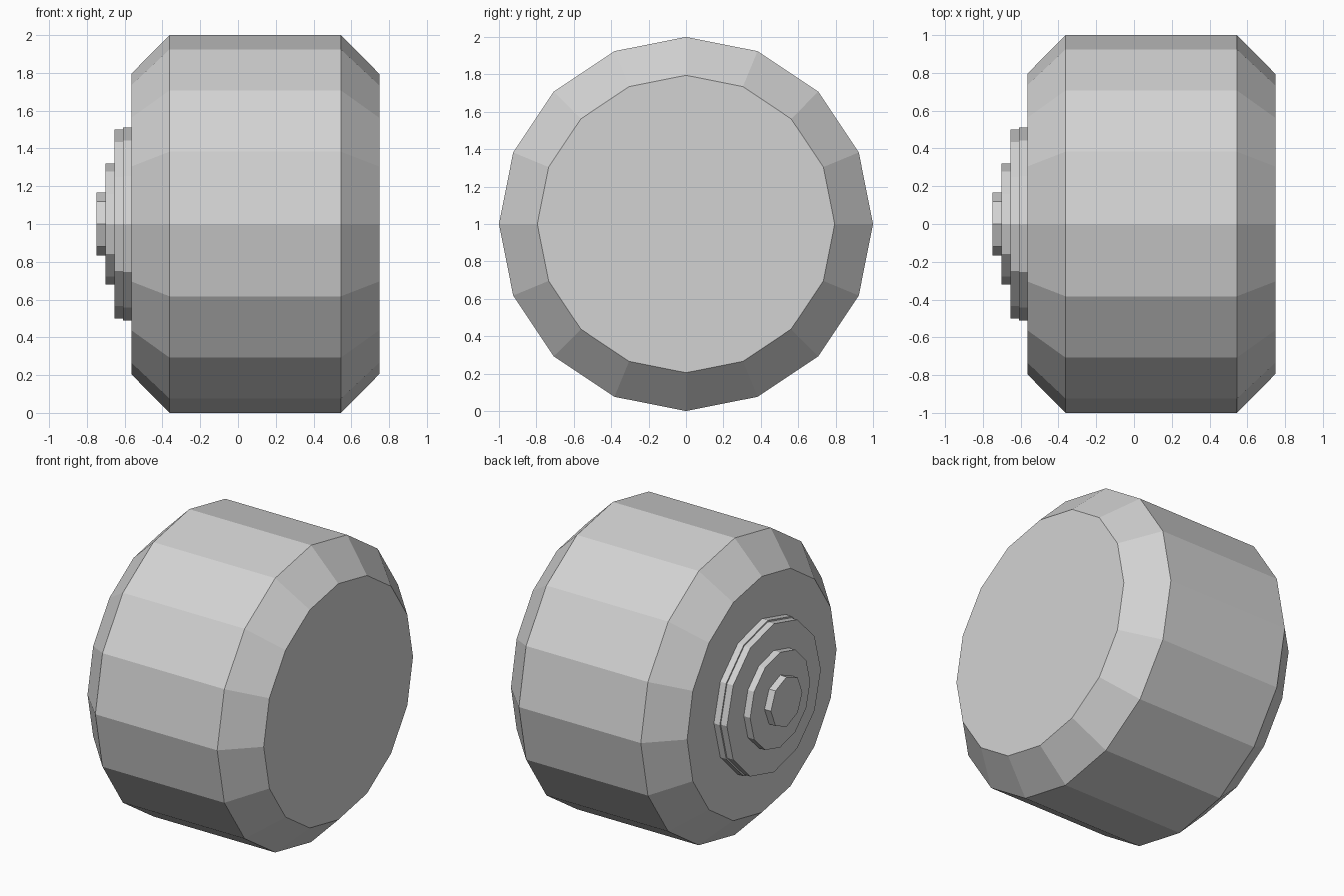
import bpy, bmesh
from math import sin, cos, tau

cube = bpy.data.objects.get("Cube")
if cube:
    bpy.data.objects.remove(cube, do_unlink=True)

# Single light grey finish
grey = bpy.data.materials.new("light_grey")
grey.use_nodes = True
colour = (0.65, 0.65, 0.65, 1)
grey.diffuse_color = colour
grey.node_tree.nodes["Principled BSDF"].inputs["Base Color"].default_value = colour


def lathe(name, profile, sides):
    """Faceted solid around the x axis from (x, radius) pairs, capped at both ends."""
    bm = bmesh.new()
    rings = []
    for x, r in profile:
        angles = [tau * i / sides for i in range(sides)]
        rings.append([bm.verts.new((x, r * sin(a), 1 + r * cos(a))) for a in angles])
    for low, high in zip(rings, rings[1:]):
        for i in range(sides):
            j = (i + 1) % sides
            bm.faces.new((low[i], low[j], high[j], high[i]))
    bm.faces.new(rings[0])
    bm.faces.new(rings[-1])
    bmesh.ops.recalc_face_normals(bm, faces=bm.faces)
    mesh = bpy.data.meshes.new(name)
    bm.to_mesh(mesh)
    bm.free()
    mesh.materials.append(grey)
    obj = bpy.data.objects.new(name, mesh)
    bpy.context.collection.objects.link(obj)
    return obj


# Drum with bevelled rims
lathe("drum_body", [(-0.565, 0.795), (-0.363, 1), (0.545, 1), (0.748, 0.795)], 16)

# Stepped hub on the right side, each disc sunk slightly into the one behind
sink = 0.01
hub = [
    ("hub_base", -0.565, -0.609, 0.51, 12),
    ("hub_plate", -0.609, -0.655, 0.5, 12),
    ("hub_ring", -0.655, -0.702, 0.32, 12),
    ("hub_button", -0.702, -0.75, 0.167, 8),
]
for name, inner, outer, radius, sides in hub:
    lathe(name, [(inner + sink, radius), (outer, radius)], sides)
